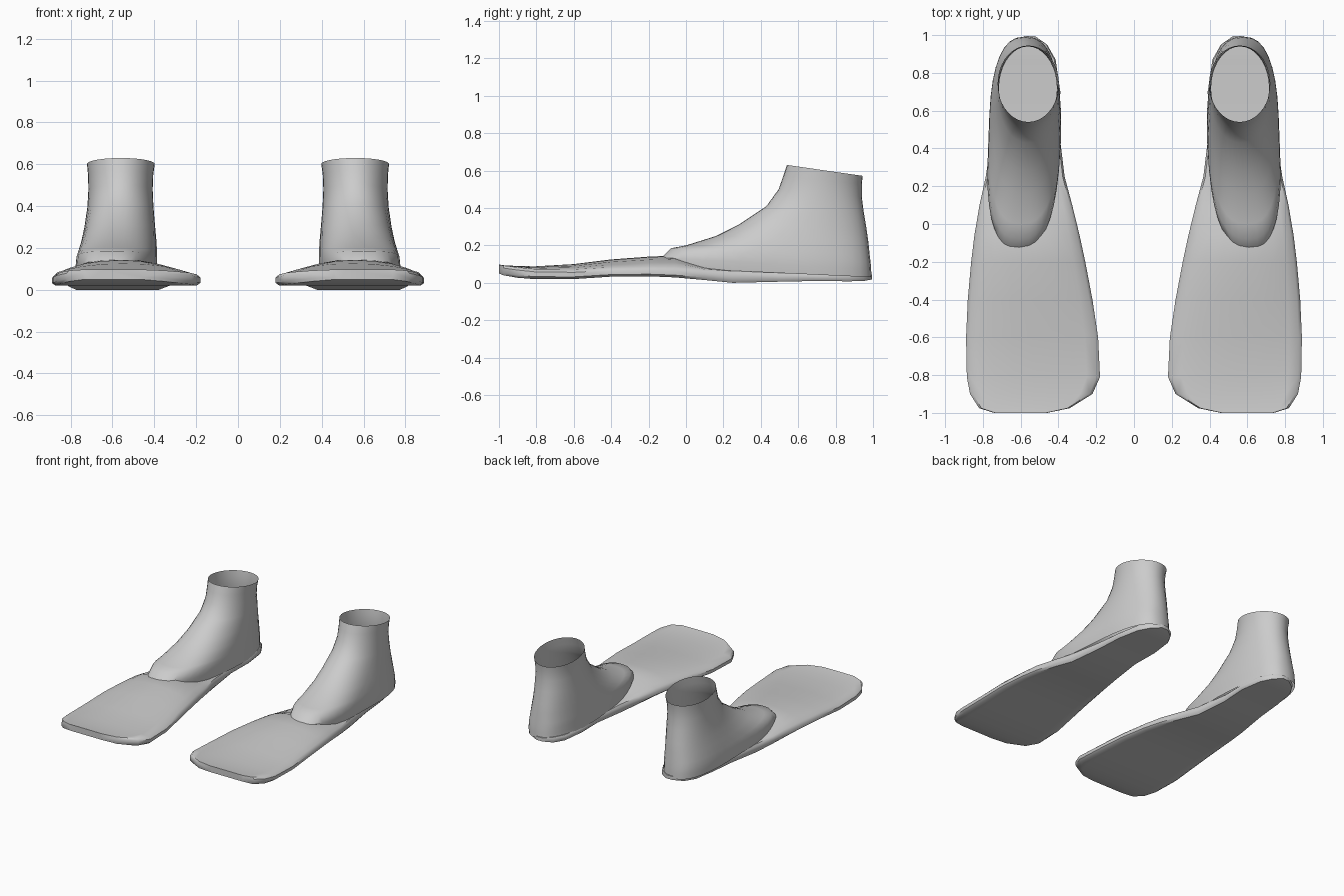
import bpy, bmesh, math

if "Cube" in bpy.data.objects:
    bpy.data.objects.remove(bpy.data.objects["Cube"])


def loft(name, rings, caps):
    """Skin a list of closed rings, then mirror for the other foot."""
    bm = bmesh.new()
    loops = [[bm.verts.new(p) for p in ring] for ring in rings]
    n = len(loops[0])
    for a, b in zip(loops, loops[1:]):
        for i in range(n):
            j = (i + 1) % n
            bm.faces.new((a[i], a[j], b[j], b[i]))
    if caps:
        bm.faces.new(loops[0])
        bm.faces.new(loops[-1])
    bmesh.ops.recalc_face_normals(bm, faces=bm.faces)
    me = bpy.data.meshes.new(name)
    bm.to_mesh(me)
    bm.free()
    ob = bpy.data.objects.new(name, me)
    bpy.context.collection.objects.link(ob)
    mod = ob.modifiers.new("other_foot", 'MIRROR')
    mod.use_mirror_merge = False
    bpy.ops.object.select_all(action='DESELECT')
    ob.select_set(True)
    bpy.context.view_layer.objects.active = ob
    bpy.ops.object.shade_smooth_by_angle(angle=math.radians(42))
    return ob


# Blade and sole: y, inner x, outer x, bottom z, edge z, crown z
blade = [
    (-1.00, .46, .74, .050, .097, .098),
    (-.975, .34, .82, .040, .092, .094),
    (-.90, .22, .868, .027, .082, .090),
    (-.81, .18, .885, .020, .072, .088),
    (-.60, .19, .889, .020, .068, .100),
    (-.40, .22, .880, .033, .078, .125),
    (-.20, .258, .862, .035, .080, .140),
    (-.06, .288, .845, .029, .078, .146),
    (.10, .327, .818, .015, .070, .090),
    (.25, .367, .785, .000, .063, .063),
    (.50, .398, .748, .006, .055, .055),
    (.70, .390, .732, .010, .050, .050),
    (.87, .415, .700, .008, .050, .050),
    (.95, .460, .650, .010, .050, .050),
    (.995, .525, .580, .018, .045, .045),
]
US = (-.95, -.8, -.6, -.3, 0, .3, .6, .8, .95)


def blade_ring(y, xl, xr, zb, ze, zc):
    c, w, h = (xl + xr) / 2, (xr - xl) / 2, ze - zb
    top = [(c + u * w, y, ze + (zc - ze) * (1 - abs(u) ** 2.5)) for u in US]
    bot = [(c + u * w, y, zb) for u in reversed(US)]
    right = [(c + w, y, ze - .25 * h), (c + w, y, zb + .25 * h)]
    left = [(c - w, y, zb + .25 * h), (c - w, y, ze - .25 * h)]
    return top + right + bot + left


loft("fin_blade", [blade_ring(*r) for r in blade], True)

# Foot pocket: tilted rings; front y/z, back y/z, inner x, outer x, squareness
boot = [
    (.54, .630, .945, .572, .398, .722, 2.0),
    (.52, .570, .940, .530, .405, .717, 2.0),
    (.495, .500, .940, .460, .408, .715, 2.0),
    (.43, .410, .950, .380, .404, .720, 2.1),
    (.28, .310, .965, .290, .396, .734, 2.2),
    (.16, .250, .975, .220, .390, .748, 2.3),
    (.00, .200, .982, .150, .386, .760, 2.5),
    (-.08, .185, .987, .110, .384, .765, 2.6),
    (-.13, .135, .990, .070, .384, .768, 2.6),
    (-.10, .080, .992, .030, .384, .764, 2.6),
]


def boot_ring(yf, zf, yb, zb, xl, xr, e):
    pts = []
    for i in range(36):
        a = math.tau * i / 36
        ca, sa = math.cos(a), math.sin(a)
        px = math.copysign(abs(ca) ** (2 / e), ca)
        t = (1 + math.copysign(abs(sa) ** (2 / e), sa)) / 2
        y = yf + (yb - yf) * t
        x = (xl + xr) / 2 + px * (xr - xl) / 2 + .05 * max(0, .5 - y)
        pts.append((x, y, zf + (zb - zf) * t))
    return pts


loft("foot_pocket", [boot_ring(*r) for r in boot], False)
